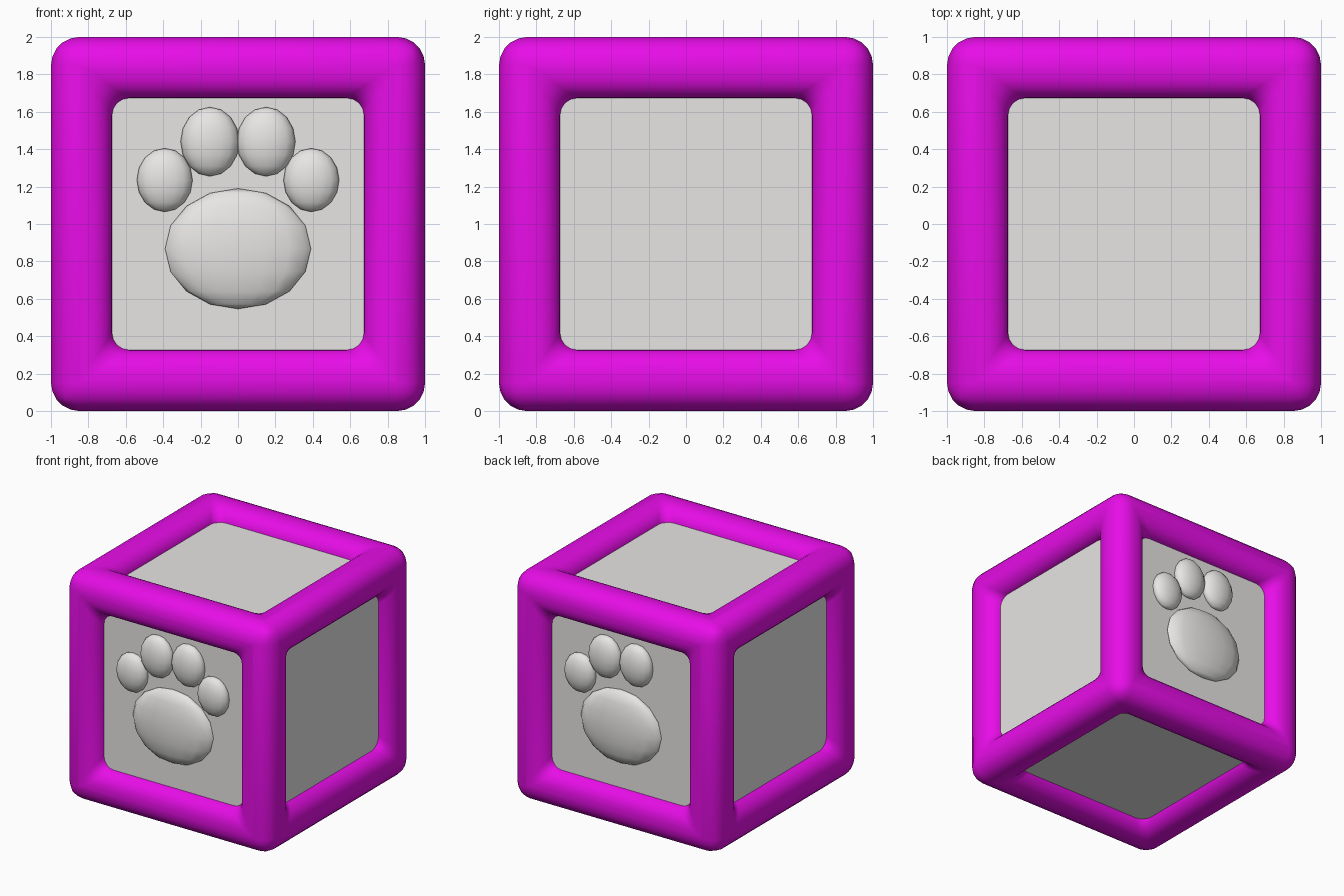
import bpy, bmesh, math
from mathutils import Matrix, Vector

old = bpy.data.objects.get("Cube")
if old:
    bpy.data.objects.remove(old, do_unlink=True)


def make_material(name, rgb):
    mat = bpy.data.materials.new(name)
    mat.use_nodes = True
    mat.diffuse_color = (*rgb, 1)
    mat.node_tree.nodes["Principled BSDF"].inputs["Base Color"].default_value = (*rgb, 1)
    return mat


magenta = make_material("magenta", (0.8, 0.004, 0.8))
pale_grey = make_material("pale grey", (0.8, 0.79, 0.78))


def finish(name, bm, mat, smooth=True):
    mesh = bpy.data.meshes.new(name)
    bm.to_mesh(mesh)
    bm.free()
    mesh.materials.append(mat)
    obj = bpy.data.objects.new(name, mesh)
    bpy.context.collection.objects.link(obj)
    if smooth:
        bpy.ops.object.select_all(action="DESELECT")
        obj.select_set(True)
        bpy.context.view_layer.objects.active = obj
        bpy.ops.object.shade_smooth_by_angle(angle=math.radians(50))
    return obj


LIFT = Matrix.Translation((0, 0, 1))
STEPS = 4           # segments in each rounded corner
OPENING = 0.67      # half width of each window
LIP = 0.14          # radius of the inner rounding
PANEL = 0.885       # distance of the panels from the centre


def square_ring(half, radius, height):
    """Points of a square with rounded corners, facing +z."""
    points = []
    for corner in range(4):
        turn = Matrix.Rotation(corner * math.pi / 2, 3, "Z")
        for i in range(STEPS + 1):
            a = i / STEPS * math.pi / 2
            c = half - radius
            points.append(turn @ Vector((c + radius * math.cos(a), c + radius * math.sin(a), height)))
    return points


# Window rings: inner wall, rounded lip, flat rim, outer edge
rings = [square_ring(OPENING, 0.1, 0.75)]
for i in range(6):
    a = i / 5 * math.pi / 2
    rings.append(square_ring(OPENING + LIP * (1 - math.cos(a)), 0.1 - 0.06 * i / 5,
                             1 - LIP + LIP * math.sin(a)))
rings += [square_ring(0.835, 0, 1), square_ring(1, 0, 1)]

# Frame: the same window on all six sides, welded along the edges
bm = bmesh.new()
sides = [Matrix.Rotation(k * math.pi / 2, 3, "X") for k in range(4)]
sides += [Matrix.Rotation(s * math.pi / 2, 3, "Y") for s in (-1, 1)]
for side in sides:
    loops = [[bm.verts.new(side @ p) for p in ring] for ring in rings]
    for inner, outer in zip(loops, loops[1:]):
        for i in range(len(inner)):
            j = (i + 1) % len(inner)
            bm.faces.new((inner[i], outer[i], outer[j], inner[j]))
bmesh.ops.remove_doubles(bm, verts=bm.verts, dist=0.0005)
bmesh.ops.recalc_face_normals(bm, faces=bm.faces)
outer_edges = [e for e in bm.edges
               if all(sum(abs(c) > 0.999 for c in v.co) == 3 for v in e.verts)]
bmesh.ops.bevel(bm, geom=outer_edges, offset=0.15, segments=5, profile=0.5, affect="EDGES")
bmesh.ops.transform(bm, matrix=LIFT, verts=bm.verts)
finish("frame", bm, magenta)

# Core box whose sides show as the recessed panels
bm = bmesh.new()
bmesh.ops.create_cube(bm, size=2 * PANEL, matrix=LIFT)
finish("panels", bm, pale_grey, smooth=False)


def paw_part(name, x, z, rx, ry, rz, side):
    """A flattened low-poly ball set into the front (-1) or back (1) panel."""
    bm = bmesh.new()
    bmesh.ops.create_uvsphere(bm, u_segments=16, v_segments=8, radius=1)
    place = Matrix.Translation((x, side * 0.895, z)) @ Matrix.Diagonal((rx, ry, rz, 1))
    bmesh.ops.transform(bm, matrix=place, verts=bm.verts)
    finish(name, bm, pale_grey)


# Paw prints; the back one lacks its outer toe on the right
for label, side in (("front", -1), ("back", 1)):
    paw_part(label + "_pad", 0, 0.868, 0.39, 0.09, 0.322, side)
    for hand, s in (("left", 1), ("right", -1)):
        paw_part(f"{label}_inner_toe_{hand}", s * 0.15, 1.44, 0.157, 0.08, 0.185, side)
        if (label, hand) != ("back", "right"):
            paw_part(f"{label}_outer_toe_{hand}", s * 0.392, 1.235, 0.149, 0.075, 0.17, side)
